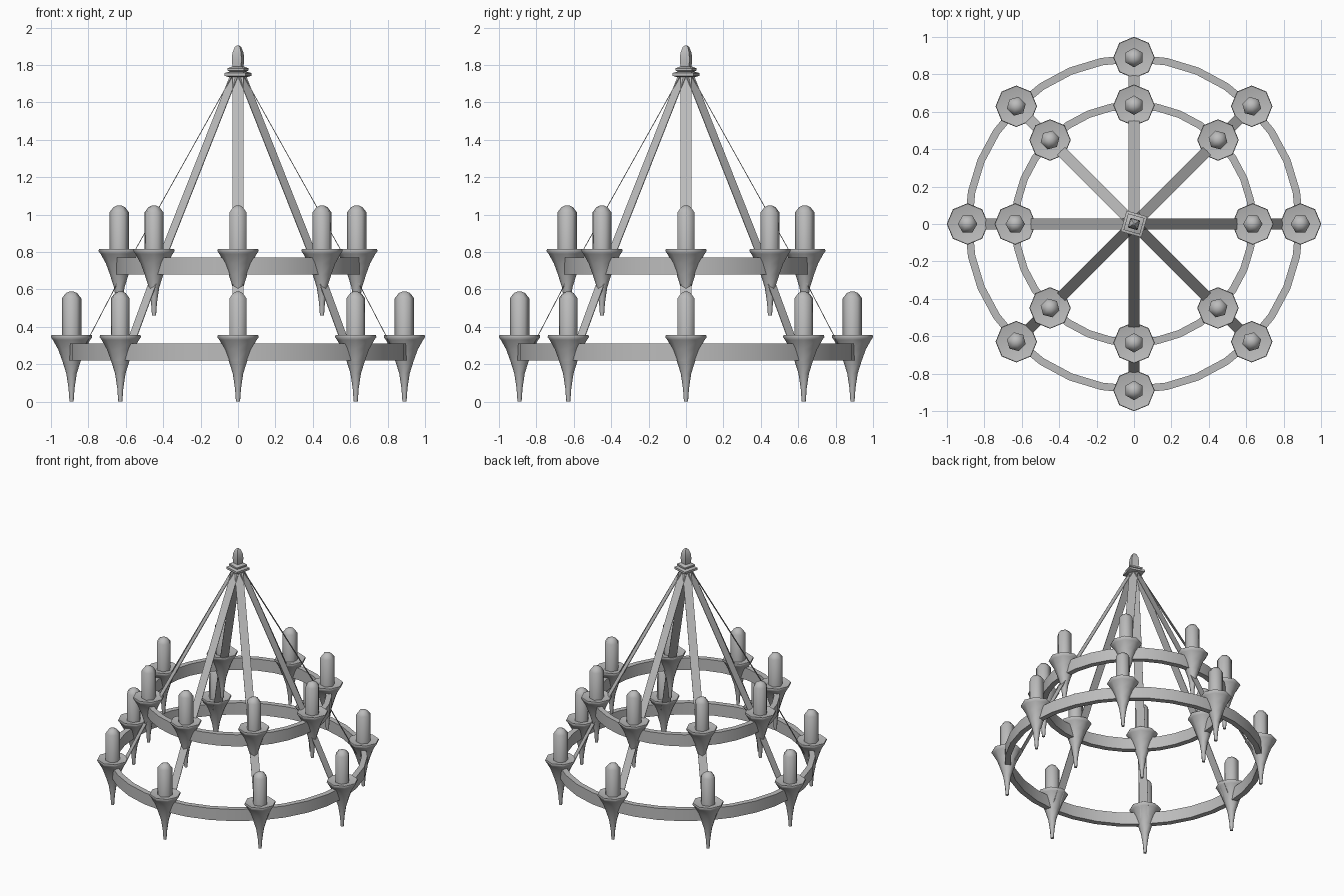
import bpy
import bmesh
from math import cos, sin, pi, radians

cube = bpy.data.objects.get("Cube")
if cube:
    bpy.data.objects.remove(cube, do_unlink=True)

grey = bpy.data.materials.new("iron grey")
grey.use_nodes = True
COLOUR = (0.5, 0.5, 0.5, 1)
grey.diffuse_color = COLOUR
grey.node_tree.nodes["Principled BSDF"].inputs["Base Color"].default_value = COLOUR


def finish(name, bm, smooth_angle=None):
    bmesh.ops.recalc_face_normals(bm, faces=bm.faces)
    mesh = bpy.data.meshes.new(name)
    bm.to_mesh(mesh)
    bm.free()
    mesh.materials.append(grey)
    obj = bpy.data.objects.new(name, mesh)
    bpy.context.collection.objects.link(obj)
    if smooth_angle:
        bpy.ops.object.select_all(action="DESELECT")
        obj.select_set(True)
        bpy.context.view_layer.objects.active = obj
        bpy.ops.object.shade_smooth_by_angle(angle=radians(smooth_angle))
    return obj


def lathe(name, profile, sides, turn=0.0, closed=False, smooth_angle=None):
    """Sweep (radius, height) points round the z axis."""
    bm = bmesh.new()
    rings = []
    for r, z in profile:
        angles = [turn + 2 * pi * i / sides for i in range(sides)]
        rings.append([bm.verts.new((r * cos(a), r * sin(a), z)) for a in angles])
    pairs = list(zip(rings, rings[1:]))
    if closed:
        pairs.append((rings[-1], rings[0]))
    else:
        bm.faces.new(rings[0])
        bm.faces.new(rings[-1])
    for low, high in pairs:
        for i in range(sides):
            j = (i + 1) % sides
            bm.faces.new((low[i], low[j], high[j], high[i]))
    return finish(name, bm, smooth_angle)


def place(obj, name, radius, angle, z):
    copy = bpy.data.objects.new(name, obj.data)
    copy.location = (radius * cos(angle), radius * sin(angle), z)
    copy.rotation_euler.z = angle
    bpy.context.collection.objects.link(copy)


# Master candle and spiked cup, copied round both tiers
cup = lathe("cup", [(0.011, 0), (0.016, 0.07), (0.028, 0.15), (0.05, 0.22),
                    (0.072, 0.28), (0.1, 0.33), (0.111, 0.345), (0.108, 0.355),
                    (0.06, 0.345)], 8, smooth_angle=50)
candle = lathe("candle", [(0.052, 0.33), (0.052, 0.552), (0.03, 0.58),
                          (0.012, 0.588)], 6, smooth_angle=65)

# Hoops with their cups and candles
for tier, hoop_radius, cup_radius, lift in (("lower", 0.905, 0.89, 0),
                                            ("upper", 0.655, 0.635, 0.46)):
    inner = hoop_radius - 0.04
    lathe(tier + "_hoop", [(inner, 0.22 + lift), (hoop_radius, 0.22 + lift),
                           (hoop_radius, 0.31 + lift), (inner, 0.31 + lift)],
          32, closed=True, smooth_angle=30)
    for k in range(8):
        place(cup, f"{tier}_cup_{k + 1}", cup_radius, k * pi / 4, lift)
        place(candle, f"{tier}_candle_{k + 1}", cup_radius, k * pi / 4, lift)

for master in (cup, candle):
    bpy.data.objects.remove(master, do_unlink=True)

# Flat straps from the crown, past the upper hoop, to the lower hoop
bm = bmesh.new()
for half in (-0.03, 0.03):
    for r, z in ((0.025, 1.75), (0.6, 0.72), (0.86, 0.22)):
        bm.verts.new((r, half, z))
bm.verts.ensure_lookup_table()
v = bm.verts
for i in range(2):
    bm.faces.new((v[i], v[i + 1], v[i + 4], v[i + 3]))
strap = finish("strap", bm)
thicken = strap.modifiers.new("thickness", "SOLIDIFY")
thicken.thickness = 0.004
thicken.offset = 0
for k in range(1, 8):
    copy = strap.copy()
    copy.name = f"strap_{k + 1}"
    copy.rotation_euler.z = k * pi / 4
    bpy.context.collection.objects.link(copy)

# Square stepped crown with a pointed finial
lathe("crown_finial", [(0.06, 1.735), (0.082, 1.742), (0.082, 1.757), (0.05, 1.764),
                       (0.064, 1.77), (0.064, 1.782), (0.034, 1.792), (0.038, 1.83),
                       (0.034, 1.865), (0.02, 1.895), (0.006, 1.905)],
      4, turn=radians(29), smooth_angle=40)
